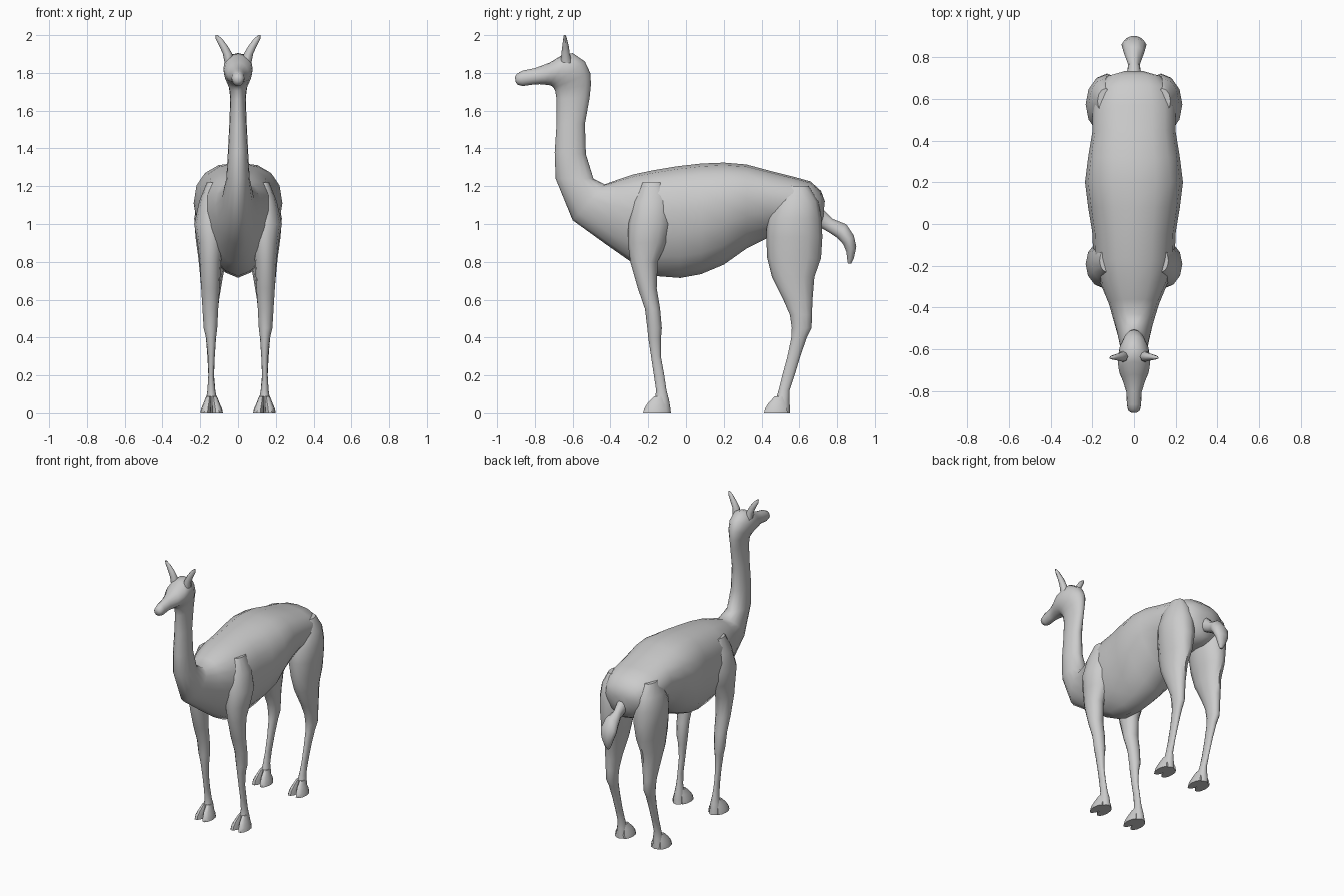
import bpy, bmesh, math
from mathutils import Vector

coat = bpy.data.materials.new("grey coat")
coat.diffuse_color = (0.6, 0.6, 0.6, 1)


def spow(v, e):
    return math.copysign(abs(v) ** e, v)


def loft(name, rings):
    """Skin closed rings of points and cap both ends."""
    bm = bmesh.new()
    rows = [[bm.verts.new(p) for p in r] for r in rings]
    n = len(rows[0])
    for a, b in zip(rows, rows[1:]):
        for i in range(n):
            j = (i + 1) % n
            bm.faces.new((a[i], a[j], b[j], b[i]))
    bm.faces.new(rows[0])
    bm.faces.new(rows[-1])
    bmesh.ops.recalc_face_normals(bm, faces=bm.faces)
    me = bpy.data.meshes.new(name)
    bm.to_mesh(me)
    bm.free()
    me.materials.append(coat)
    ob = bpy.data.objects.new(name, me)
    bpy.context.collection.objects.link(ob)
    bpy.ops.object.select_all(action='DESELECT')
    ob.select_set(True)
    bpy.context.view_layer.objects.active = ob
    bpy.ops.object.shade_smooth_by_angle(angle=math.radians(50))
    return ob


def spine_ring(ty, tz, by, bz, w, mid=0.5, up=1.0, low=1.0, n=16):
    """Ring between a top and a bottom profile point, w = half width."""
    top, bot = Vector((0, ty, tz)), Vector((0, by, bz))
    c = bot.lerp(top, mid)
    pts = []
    for i in range(n):
        a = 2 * math.pi * i / n
        s, k = math.sin(a), math.cos(a)
        e = up if s > 0 else low
        d = (top - c) * spow(s, e) if s > 0 else (bot - c) * abs(s) ** e
        pts.append(c + d + Vector((w * spow(k, e), 0, 0)))
    return pts


def flat_ring(z, y0, y1, x0, x1, side, n=12):
    """Horizontal ring inside the given y and x limits."""
    return [Vector((side * ((x0 + x1) / 2 + (x1 - x0) / 2 * math.cos(2 * math.pi * i / n)),
                    (y0 + y1) / 2 + (y1 - y0) / 2 * math.sin(2 * math.pi * i / n), z))
            for i in range(n)]


# torso: top y z, bottom y z, half width
torso = [
    (.735, 1.12, .725, 1.02, .05), (.715, 1.175, .70, .95, .13),
    (.66, 1.225, .64, .92, .175), (.57, 1.25, .55, .92, .20),
    (.45, 1.28, .43, .925, .20), (.32, 1.315, .32, .87, .22),
    (.20, 1.325, .20, .785, .235), (.08, 1.32, .08, .735, .22),
    (-.05, 1.305, -.03, .715, .20), (-.17, 1.285, -.16, .725, .195),
    (-.28, 1.262, -.27, .785, .165), (-.36, 1.235, -.42, .89, .12),
    (-.43, 1.21, -.60, 1.02, .085)]
# neck and head continue the same skin
neck_head = [
    (-.49, 1.24, -.69, 1.24, .062), (-.53, 1.37, -.695, 1.38, .054),
    (-.535, 1.53, -.685, 1.53, .046), (-.51, 1.67, -.685, 1.66, .041),
    (-.503, 1.74, -.692, 1.705, .048), (-.507, 1.80, -.70, 1.72, .062),
    (-.535, 1.86, -.71, 1.73, .074), (-.60, 1.905, -.725, 1.735, .078),
    (-.66, 1.892, -.75, 1.738, .072), (-.72, 1.855, -.775, 1.74, .055),
    (-.80, 1.825, -.81, 1.738, .037), (-.865, 1.812, -.865, 1.73, .034),
    (-.895, 1.795, -.893, 1.738, .028), (-.905, 1.78, -.903, 1.755, .014)]
loft("body_neck_and_head",
     [spine_ring(*r, mid=.6, up=.85, low=1.1) for r in torso] +
     [spine_ring(*r) for r in neck_head])

# tail
loft("tail", [spine_ring(*r, n=10) for r in [
    (.68, 1.10, .66, .99, .05), (.73, 1.075, .71, .98, .035),
    (.775, 1.03, .755, .955, .028), (.85, 1.00, .80, .925, .05),
    (.89, .94, .832, .89, .06), (.903, .88, .848, .85, .045),
    (.89, .82, .853, .81, .025), (.875, .79, .857, .79, .010)]])

# legs: z, front y, back y, inner x, outer x
front_leg = [
    (1.22, -.23, -.12, .10, .165), (1.12, -.28, -.08, .07, .205),
    (1.0, -.305, -.08, .06, .232), (.90, -.308, -.10, .075, .215),
    (.80, -.295, -.15, .09, .203), (.66, -.255, -.155, .097, .195),
    (.55, -.217, -.137, .105, .188), (.45, -.205, -.128, .11, .182),
    (.40, -.20, -.132, .116, .170), (.30, -.185, -.133, .123, .160),
    (.20, -.17, -.115, .128, .157), (.12, -.158, -.103, .120, .162),
    (.07, -.165, -.09, .110, .170), (.03, -.18, -.083, .105, .178),
    (0, -.18, -.08, .10, .18)]
hind_leg = [
    (1.20, .53, .65, .10, .175), (1.12, .47, .70, .06, .215),
    (1.03, .43, .718, .03, .232), (.93, .425, .722, .035, .225),
    (.82, .43, .715, .06, .210), (.72, .455, .68, .08, .200),
    (.60, .515, .67, .10, .190), (.52, .55, .667, .108, .183),
    (.45, .56, .665, .113, .178), (.40, .558, .64, .118, .170),
    (.30, .537, .605, .123, .162), (.20, .51, .575, .127, .157),
    (.12, .49, .548, .120, .162), (.07, .475, .548, .110, .170),
    (.03, .46, .55, .105, .178), (0, .46, .55, .10, .18)]
# ears use the same ring layout
ear = [(1.84, -.665, -.60, .025, .068), (1.90, -.66, -.615, .03, .080),
       (1.94, -.655, -.62, .053, .098), (1.98, -.65, -.63, .083, .118),
       (2.0, -.647, -.637, .108, .118)]

for side, tag in ((1, "left"), (-1, "right")):
    loft("ear_" + tag, [flat_ring(*r, side, 8) for r in ear])
    for part, rows, toe_y in (("front_leg", front_leg, -.23), ("hind_leg", hind_leg, .41)):
        loft(f"{part}_{tag}", [flat_ring(*r, side) for r in rows])
        # cloven hoof: two toes mirrored about the leg centre
        for m, where in ((1, "outer"), (-1, "inner")):
            rings = []
            for z, f, b, near, far in ((0, 0, .13, 0, .06), (.025, .006, .128, .001, .055),
                                       (.055, .025, .12, 0, .042), (.09, .06, .115, 0, .028)):
                xs = sorted((.14 + m * near, .14 + m * far))
                rings.append(flat_ring(z, toe_y + f, toe_y + b, *xs, side, 10))
            loft(f"{part}_{where}_toe_{tag}", rings)
